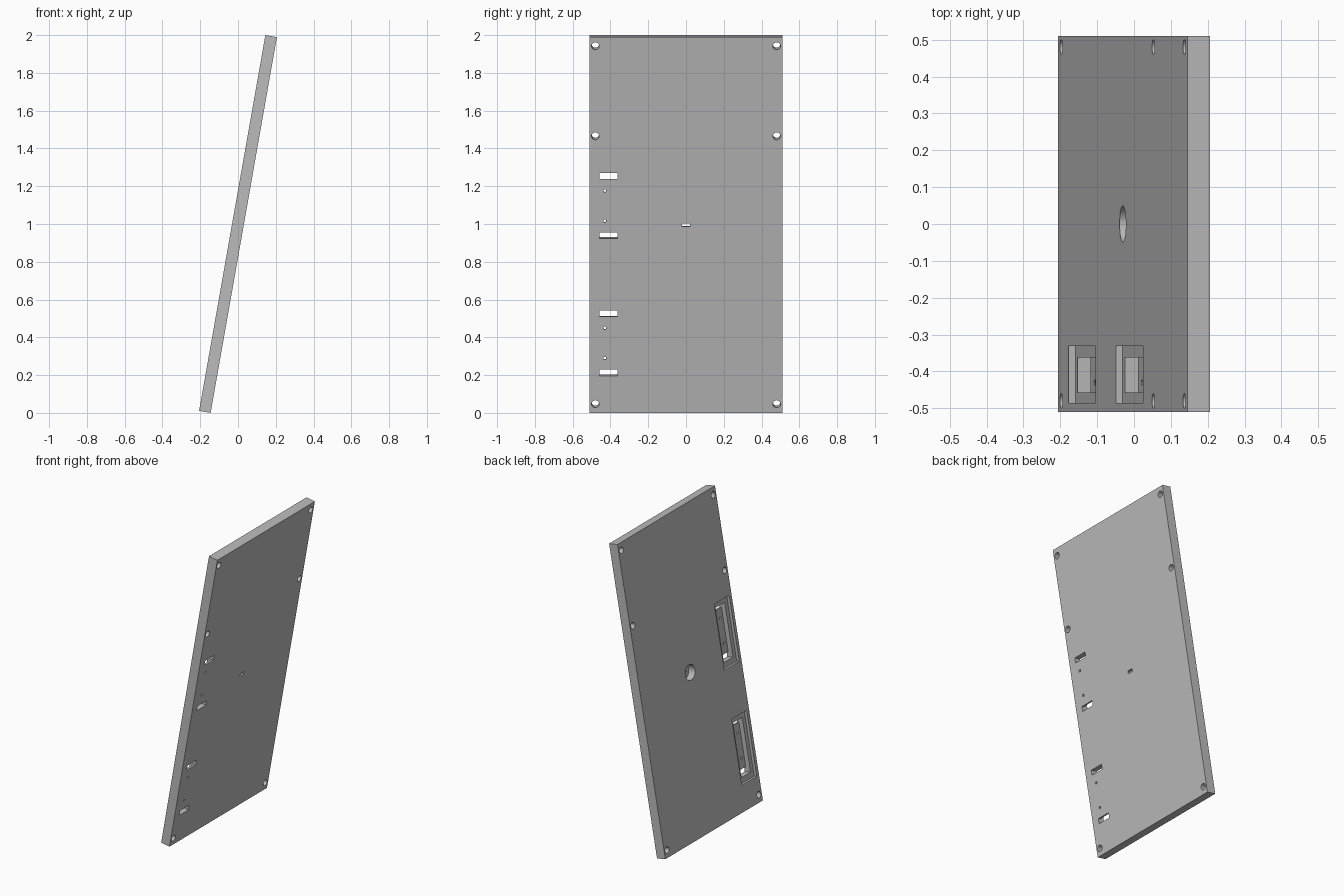
import bpy
import math

if "Cube" in bpy.data.objects:
    bpy.data.objects.remove(bpy.data.objects["Cube"], do_unlink=True)

LENGTH, WIDTH, THICK = 2.02, 1.02, 0.062
HALF = THICK / 2
TILT = math.radians(10)

grey = bpy.data.materials.new("light grey")
grey.use_nodes = True
grey.diffuse_color = (0.5, 0.5, 0.5, 1)
grey.node_tree.nodes["Principled BSDF"].inputs["Base Color"].default_value = (0.5, 0.5, 0.5, 1)


def box(name, low, high):
    """Axis-aligned box between two corners."""
    bpy.ops.mesh.primitive_cube_add(size=1, location=[(a + b) / 2 for a, b in zip(low, high)])
    obj = bpy.context.object
    obj.name = name
    obj.scale = [b - a for a, b in zip(low, high)]
    bpy.ops.object.transform_apply(location=True, rotation=False, scale=True)
    return obj


def bore(name, radius, y, z, x_low, x_high, sides=32):
    """Cylinder running through the panel's thickness."""
    bpy.ops.mesh.primitive_cylinder_add(
        vertices=sides, radius=radius, depth=x_high - x_low,
        location=((x_low + x_high) / 2, y, z), rotation=(0, math.pi / 2, 0))
    obj = bpy.context.object
    obj.name = name
    return obj


# Upright panel, tilted at the end
panel = box("panel", (-HALF, -WIDTH / 2, -LENGTH / 2), (HALF, WIDTH / 2, LENGTH / 2))
panel.data.materials.clear()
panel.data.materials.append(grey)
cutters = []
OUT = 0.1

# Mounting holes along both long edges
for side in (-1, 1):
    for z in (-0.962, 0.478, 0.962):
        cutters.append(bore("mounting_hole", 0.02, side * 0.48, z, -OUT, OUT))

# Two stepped pockets, each with a slot at both ends and two screw holes
for z in (0.103, -0.635):
    cutters.append(box("outer_pocket", (-OUT, -0.486, z - 0.212), (-0.012, -0.331, z + 0.212)))
    cutters.append(box("inner_pocket", (-OUT, -0.457, z - 0.176), (0.018, -0.362, z + 0.176)))
    for end in (-1, 1):
        near, far = sorted((z + end * 0.143, z + end * 0.176))
        cutters.append(box("end_slot", (-OUT, -0.457, near), (OUT, -0.362, far)))
        cutters.append(bore("screw_hole", 0.008, -0.43, z + end * 0.081, -OUT, OUT, 16))

# Central round recess with a narrow slot through its floor
cutters.append(bore("centre_recess", 0.049, 0, 0, -OUT, 0.016, 48))
cutters.append(box("centre_slot", (-OUT, -0.02, -0.009), (OUT, 0.02, 0.009)))

for cutter in cutters:
    cutter.hide_render = True
    cut = panel.modifiers.new(cutter.name, "BOOLEAN")
    cut.operation = "DIFFERENCE"
    cut.solver = "EXACT"
    cut.object = cutter

# Bake the cuts and drop the cutters
bpy.context.view_layer.update()
graph = bpy.context.evaluated_depsgraph_get()
mesh = bpy.data.meshes.new_from_object(panel.evaluated_get(graph))
panel.modifiers.clear()
panel.data = mesh
mesh.materials.clear()
mesh.materials.append(grey)
for poly in mesh.polygons:
    poly.material_index = 0
for cutter in cutters:
    bpy.data.objects.remove(cutter, do_unlink=True)

# Lean the panel and stand it on the ground
panel.rotation_euler = (0, TILT, 0)
panel.location = (0, 0, (LENGTH * math.cos(TILT) + THICK * math.sin(TILT)) / 2)
bpy.ops.object.select_all(action="DESELECT")
panel.select_set(True)
bpy.context.view_layer.objects.active = panel
bpy.ops.object.transform_apply(location=True, rotation=True, scale=True)
bpy.ops.object.shade_smooth_by_angle(angle=math.radians(30))
